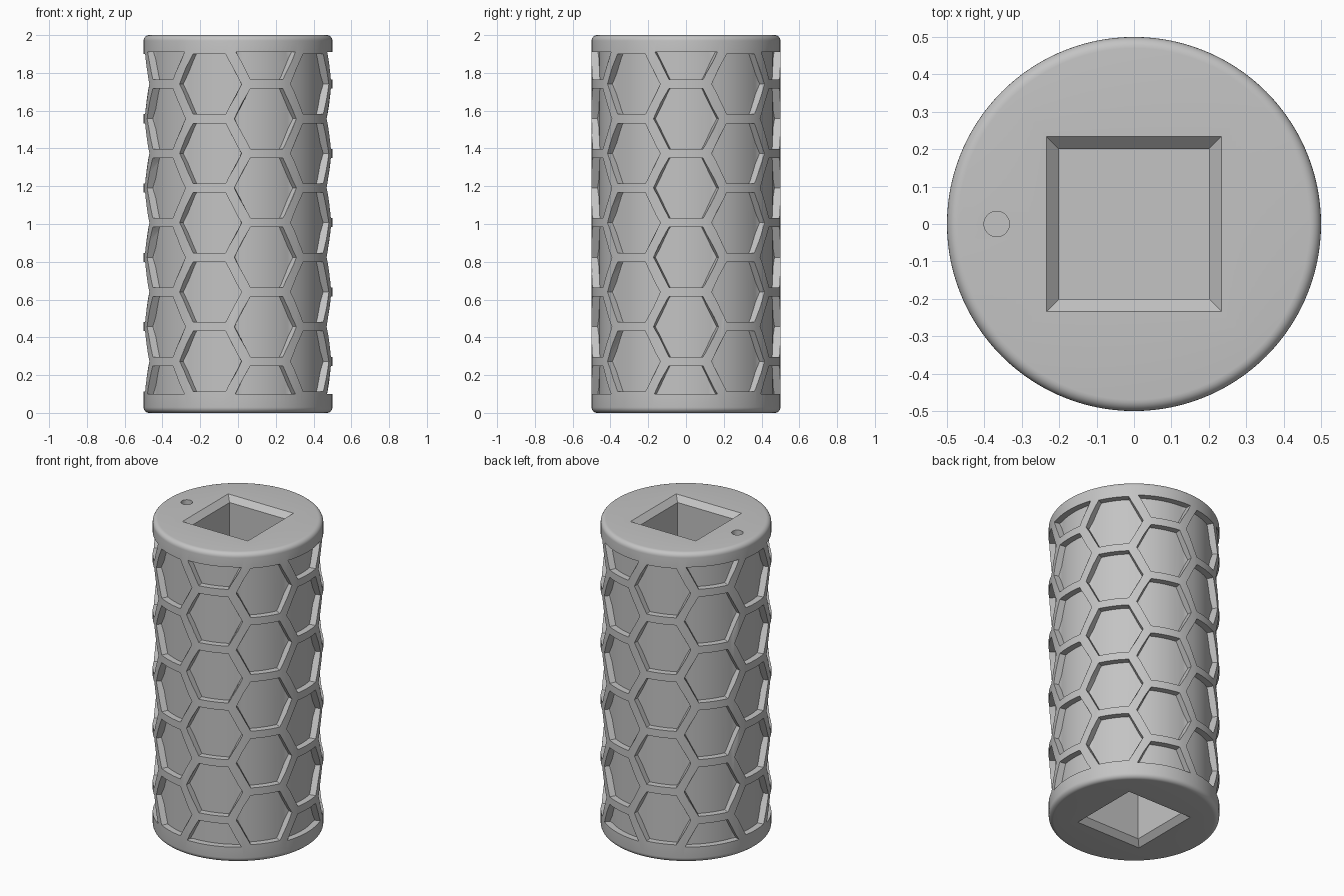
import bpy, bmesh, math
from mathutils import Matrix, Vector

cube = bpy.data.objects.get("Cube")
if cube:
    bpy.data.objects.remove(cube, do_unlink=True)

R, FLOOR, H = 0.5, 0.46, 2.0            # outer radius, pocket floor radius, height
LOW, HIGH, MID = 0.1, 1.91, 1.007       # end band edges and pattern centre
COLUMNS, PITCH, HEX_R = 10, 0.367, 0.184

grey = bpy.data.materials.new("plain_grey")
grey.use_nodes = True
grey.diffuse_color = (0.55, 0.55, 0.55, 1)
grey.node_tree.nodes["Principled BSDF"].inputs["Base Color"].default_value = (0.55, 0.55, 0.55, 1)


def finish(bm, name):
    bmesh.ops.recalc_face_normals(bm, faces=bm.faces)
    mesh = bpy.data.meshes.new(name)
    bm.to_mesh(mesh)
    bm.free()
    mesh.materials.append(grey)
    obj = bpy.data.objects.new(name, mesh)
    bpy.context.collection.objects.link(obj)
    return obj


def lathe(name, profile, steps, closed=False, turn=0.0, centre=(0, 0)):
    """Revolve (radius, z) points around a vertical axis."""
    bm = bmesh.new()
    verts = [bm.verts.new((r, 0, z)) for r, z in profile]
    pairs = list(zip(verts, verts[1:]))
    if closed:
        pairs.append((verts[-1], verts[0]))
    edges = [bm.edges.new(p) for p in pairs]
    bmesh.ops.spin(bm, geom=verts + edges, cent=(0, 0, 0), axis=(0, 0, 1),
                   angle=math.tau, steps=steps, use_merge=False)
    bmesh.ops.remove_doubles(bm, verts=bm.verts, dist=1e-5)
    place = Matrix.Translation((*centre, 0)) @ Matrix.Rotation(turn, 4, 'Z')
    bmesh.ops.transform(bm, matrix=place, verts=bm.verts)
    return finish(bm, name)


def boolean(target, cutter, operation):
    mod = target.modifiers.new("cut", 'BOOLEAN')
    mod.operation, mod.object, mod.solver = operation, cutter, 'EXACT'
    bpy.context.view_layer.objects.active = target
    bpy.ops.object.modifier_apply(modifier=mod.name)
    bpy.data.objects.remove(cutter, do_unlink=True)


def hex_block(bm, angle, z):
    """Hexagonal block that points outwards and tapers towards the axis."""
    turn = Matrix.Rotation(angle, 3, 'Z')
    loops = []
    for r in (0.44, 0.56):
        loops.append([bm.verts.new(turn @ Vector((
            r, HEX_R * math.cos(k * math.pi / 3) * r / R,
            z + HEX_R * math.sin(k * math.pi / 3)))) for k in range(6)])
    inner, outer = loops
    bm.faces.new(inner)
    bm.faces.new(outer)
    for k in range(6):
        n = (k + 1) % 6
        bm.faces.new((inner[k], inner[n], outer[n], outer[k]))


# Round body with softened rims
FILLET = 0.03
arc = [(R - FILLET + FILLET * math.cos(a), FILLET * math.sin(a))
       for a in (k * math.pi / 12 for k in range(7))]
profile = [(0, 0)] + [(r, FILLET - h) for r, h in reversed(arc)]
profile += [(r, H - FILLET + h) for r, h in arc] + [(0, H)]
grip = lathe("grip_body", profile, 120)

# Honeycomb pockets, trimmed to a curved floor and to the end bands
bm = bmesh.new()
for col in range(COLUMNS):
    shift = 0.5 if col % 2 == 0 else 0.0
    for row in range(-3, 3):
        z = MID + (row + shift) * PITCH
        if LOW - HEX_R < z < HIGH + HEX_R and (shift or row > -3):
            hex_block(bm, col * math.tau / COLUMNS, z)
hexes = finish(bm, "hexagon_cutters")
pockets = lathe("pocket_cutters", [(FLOOR, LOW), (0.53, LOW), (0.53, HIGH), (FLOOR, HIGH)],
                120, closed=True)
boolean(pockets, hexes, 'INTERSECT')
boolean(grip, pockets, 'DIFFERENCE')

# Square sockets with chamfered mouths, one in each end
HALF, CHAMFER, DEPTH = 0.2, 0.034, 0.6
for end, inward in ((0, 1), (H, -1)):
    mouth = HALF + 2 * CHAMFER
    steps = [(0, -CHAMFER), (mouth, -CHAMFER), (HALF, CHAMFER), (HALF, DEPTH), (0, DEPTH)]
    socket = lathe("socket_cutter", [(r * math.sqrt(2), end + inward * d) for r, d in steps],
                   4, turn=math.pi / 4)
    boolean(grip, socket, 'DIFFERENCE')

# Small round index hole beside the top socket
hole = lathe("index_hole_cutter", [(0, H - 0.05), (0.034, H - 0.05), (0.034, H + 0.05), (0, H + 0.05)],
             32, centre=(-0.367, 0))
boolean(grip, hole, 'DIFFERENCE')

# One colour, smooth curves, crisp edges
grip.data.materials.clear()
grip.data.materials.append(grey)
for obj in bpy.context.selected_objects:
    obj.select_set(False)
grip.select_set(True)
bpy.context.view_layer.objects.active = grip
bpy.ops.object.shade_smooth_by_angle(angle=math.radians(25))
